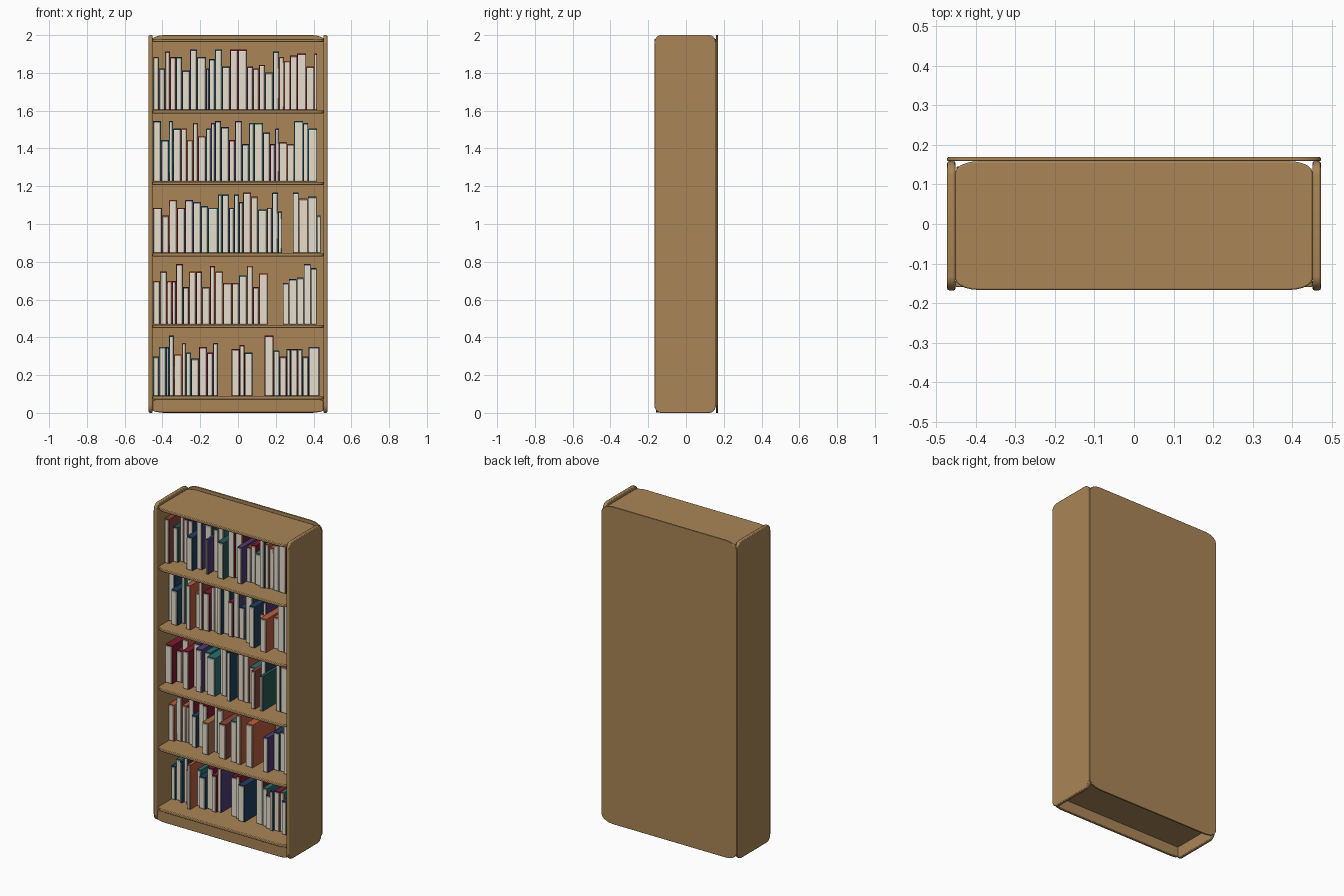
import bpy
import bmesh
import math
import random
from mathutils import Vector

if "Cube" in bpy.data.objects:
    bpy.data.objects.remove(bpy.data.objects["Cube"], do_unlink=True)

rng = random.Random(7)


def material(name, rgb):
    mat = bpy.data.materials.new(name)
    mat.use_nodes = True
    mat.diffuse_color = (*rgb, 1)
    mat.node_tree.nodes["Principled BSDF"].inputs["Base Color"].default_value = (*rgb, 1)
    return mat


wood = material("wood", (0.4, 0.24, 0.095))
paper = material("paper", (0.79, 0.74, 0.62))
covers = {
    "maroon": (0.21, 0.011, 0.028),
    "navy": (0.014, 0.052, 0.11),
    "teal": (0.025, 0.16, 0.165),
    "purple": (0.075, 0.045, 0.18),
    "rust": (0.5, 0.11, 0.05),
    "brown": (0.25, 0.06, 0.04),
    "green": (0.02, 0.1, 0.09),
    "ochre": (0.4, 0.17, 0.07),
}
initials = "".join(name[0] for name in covers)
book_mats = [paper] + [material(name + " cover", rgb) for name, rgb in covers.items()]


def finish(bm, name, mats, bevel):
    bmesh.ops.recalc_face_normals(bm, faces=bm.faces)
    mesh = bpy.data.meshes.new(name)
    bm.to_mesh(mesh)
    bm.free()
    for mat in mats:
        mesh.materials.append(mat)
    obj = bpy.data.objects.new(name, mesh)
    bpy.context.collection.objects.link(obj)
    mod = obj.modifiers.new("soft edges", "BEVEL")
    mod.width, mod.segments = bevel, 2
    mod.limit_method, mod.angle_limit = "ANGLE", math.radians(40)
    bpy.ops.object.select_all(action="DESELECT")
    obj.select_set(True)
    bpy.context.view_layer.objects.active = obj
    bpy.ops.object.shade_smooth_by_angle(angle=math.radians(40))


def panel(name, low, high, axis, ru, rv, bevel=0.004):
    """Board with elliptical corners, thin along the given axis."""
    low, high = Vector(low), Vector(high)
    u, v = [i for i in range(3) if i != axis]
    bm = bmesh.new()
    outline = []
    for corner in range(4):
        for step in range(6):
            a = math.pi / 2 * (corner + step / 5)
            p = low.copy()
            p[u] = (high[u] - ru if corner in (0, 3) else low[u] + ru) + ru * math.cos(a)
            p[v] = (high[v] - rv if corner in (0, 1) else low[v] + rv) + rv * math.sin(a)
            outline.append(bm.verts.new(p))
    face = bm.faces.new(outline)
    result = bmesh.ops.extrude_face_region(bm, geom=[face], use_keep_orig=True)
    offset = Vector((0, 0, 0))
    offset[axis] = high[axis] - low[axis]
    moved = [g for g in result["geom"] if isinstance(g, bmesh.types.BMVert)]
    bmesh.ops.translate(bm, verts=moved, vec=offset)
    finish(bm, name, [wood], bevel)


# Case
for side, x in (("right", -0.473), ("left", 0.452)):
    panel(side + "_side", (x, -0.168, 0), (x + 0.021, 0.159, 2), 0, 0.035, 0.045, 0.005)
panel("back_panel", (-0.473, 0.159, 0), (0.473, 0.169, 2), 1, 0.08, 0.05, 0.002)
panel("kick_board", (-0.452, -0.16, 0.003), (0.452, -0.143, 0.074), 1, 0.055, 0.01, 0.003)

# Shelves
SPACING = 0.3785
THICK = 0.018
shelf_tops = [0.088 + SPACING * i for i in range(6)]
for i, top in enumerate(shelf_tops):
    name = "top_board" if i == 5 else f"shelf_{i + 1}"
    panel(name, (-0.452, -0.167, top - THICK), (0.452, 0.159, top), 2, 0.06, 0.028)


def box(bm, low, high, mat_index):
    low, high = Vector(low), Vector(high)
    verts = bmesh.ops.create_cube(bm, size=1)["verts"]
    bmesh.ops.scale(bm, verts=verts, vec=high - low)
    bmesh.ops.translate(bm, verts=verts, vec=(low + high) / 2)
    for face in {f for v in verts for f in v.link_faces}:
        face.material_index = mat_index


def add_book(bm, x, width, z, height, depth, mat_index):
    back, rim, gap = 0.145, 0.0035, 0.0004
    front = back - depth
    x0, x1 = x + gap, x + width - gap
    # Cover, with the page block standing proud at the fore edge
    box(bm, (x0, front, z), (x1, back, z + height), mat_index)
    box(bm, (x0 + rim, front - 0.006, z + rim),
        (x1 - rim, front + 0.02, z + height - 0.007), 0)


UNIT = 0.0053


def fill_run(bm, shelf, start, colours, widths, heights):
    """Row of books: cover initials (capital = pulled forward), widths in units,
    heights in hundredths."""
    x = start
    for colour, width, height in zip(colours, widths, heights):
        depth = rng.uniform(0.22, 0.235) if colour.isupper() else rng.uniform(0.155, 0.195)
        add_book(bm, x, width * UNIT, shelf_tops[shelf] + 0.001, height / 100,
                 depth, initials.index(colour.lower()) + 1)
        x += width * UNIT


# Bottom shelf books
books = bmesh.new()
fill_run(books, 0, -0.45, "ntnnrRtnmmp", [6, 7, 3, 5, 8, 4, 5, 8, 8, 6, 5],
         [21, 26, 26, 32, 22, 28, 23, 20, 26, 23, 28])
fill_run(books, 0, -0.035, "mmn", [8, 5, 8], [25, 27, 23])
fill_run(books, 0, 0.14, "mtmnmtnp", [9, 6, 7, 4, 7, 5, 6, 11],
         [32, 24, 21, 25, 25, 25, 21, 26])
finish(books, "books_on_shelf_1", book_mats, 0.0015)

# Second shelf books
books = bmesh.new()
fill_run(books, 1, -0.45, "rbrmmnrmOmrBbTRmR",
         [7, 7, 5, 4, 7, 6, 7, 6, 8, 5, 8, 9, 7, 8, 6, 6, 9],
         [23, 28, 23, 23, 32, 20, 28, 28, 20, 31, 28, 22, 22, 26, 31, 20, 27])
fill_run(books, 1, 0.237, "Pnppn", [6, 8, 7, 7, 6], [22, 24, 25, 32, 30])
finish(books, "books_on_shelf_2", book_mats, 0.0015)

# Third shelf books
books = bmesh.new()
fill_run(books, 2, -0.45, "MmrMpPtTtnnNnbrtBnG",
         [9, 7, 8, 8, 8, 8, 7, 10, 4, 7, 5, 5, 4, 8, 7, 9, 5, 6, 4],
         [24, 20, 28, 24, 28, 27, 25, 24, 31, 31, 24, 31, 27, 32, 30, 23, 24, 32, 22])
fill_run(books, 2, 0.29, "nrnt", [6, 9, 9, 4], [32, 29, 30, 20])
finish(books, "books_on_shelf_3", book_mats, 0.0015)

# Fourth shelf books
books = bmesh.new()
fill_run(books, 3, -0.45, "nNtnRrbmtpnnmpntgNmpRrtnt",
         [8, 8, 4, 8, 6, 6, 5, 8, 5, 4, 6, 8, 6, 7, 7, 5, 9, 7, 5, 4, 8, 7, 9, 5, 9],
         [32, 22, 32, 28, 28, 22, 31, 24, 28, 31, 32, 29, 22, 32, 20, 31, 31, 26, 20, 28,
          21, 20, 32, 31, 28])
finish(books, "books_on_shelf_4", book_mats, 0.0015)

# Top shelf books
books = bmesh.new()
fill_run(books, 4, -0.45, "BgmmnNpgPntGmmPbmtnrrmmbm",
         [6, 6, 5, 6, 6, 8, 7, 9, 3, 6, 7, 8, 8, 9, 6, 6, 6, 8, 6, 5, 6, 7, 9, 8, 3],
         [28, 22, 31, 28, 28, 21, 32, 28, 22, 27, 32, 23, 32, 32, 23, 22, 24, 20, 31, 28,
          26, 29, 30, 23, 30])
finish(books, "books_on_shelf_5", book_mats, 0.0015)
